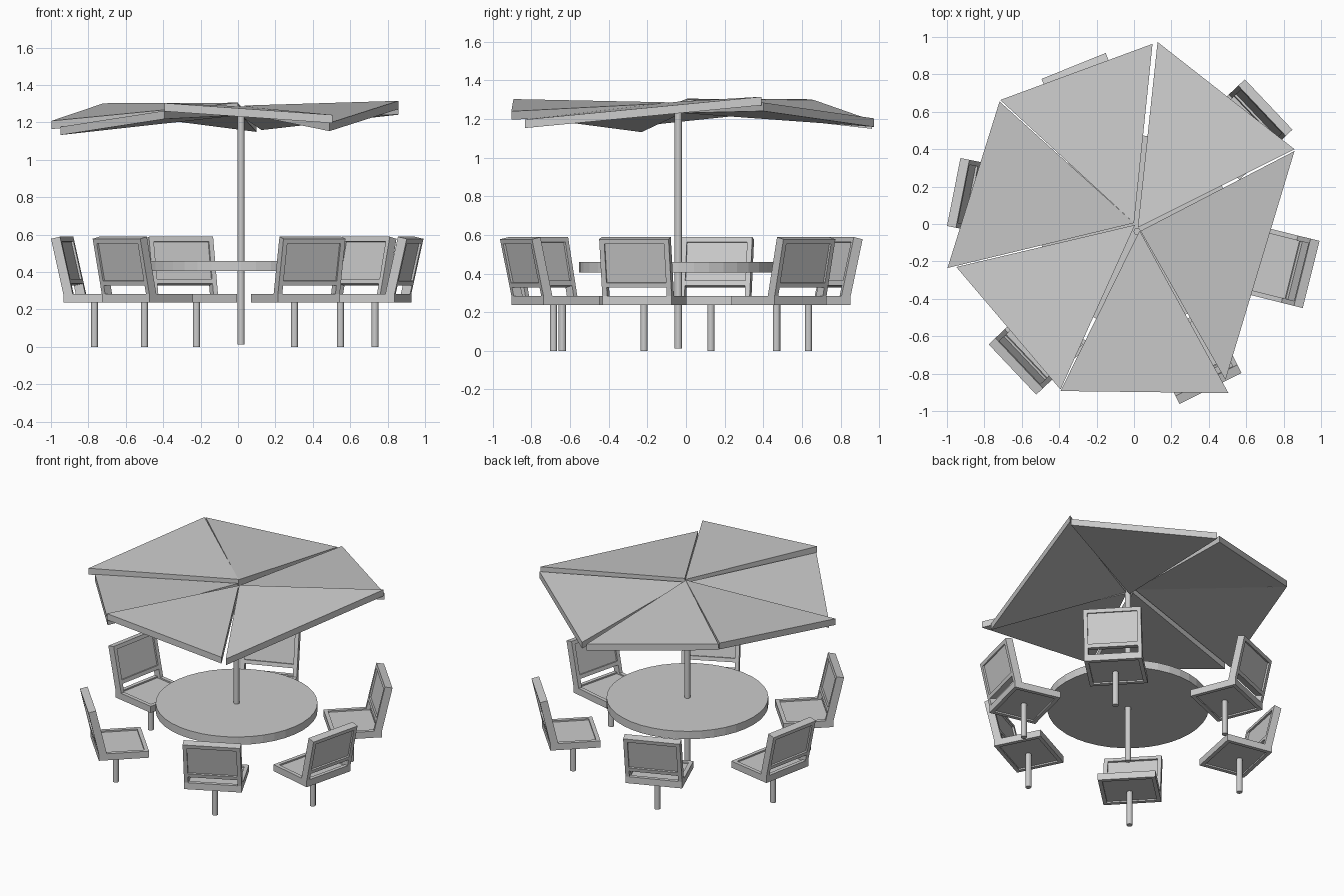
import bpy, bmesh, math
from mathutils import Matrix, Vector

if "Cube" in bpy.data.objects:
    bpy.data.objects.remove(bpy.data.objects["Cube"])

HUB = (0.017, -0.04)


def finish(name, bm):
    bmesh.ops.recalc_face_normals(bm, faces=bm.faces)
    mesh = bpy.data.meshes.new(name)
    bm.to_mesh(mesh)
    bm.free()
    ob = bpy.data.objects.new(name, mesh)
    bpy.context.collection.objects.link(ob)
    return ob


def cylinder(name, x, y, z0, z1, r, sides):
    bm = bmesh.new()
    bmesh.ops.create_cone(bm, cap_ends=True, segments=sides, radius1=r, radius2=r,
                          depth=z1 - z0,
                          matrix=Matrix.Translation((x, y, (z0 + z1) / 2)))
    return finish(name, bm)


def box(bm, lo, hi, matrix):
    lo, hi = Vector(lo), Vector(hi)
    m = matrix @ Matrix.Translation((lo + hi) / 2) @ Matrix.Diagonal((*(hi - lo), 1))
    bmesh.ops.create_cube(bm, size=1, matrix=m)


# Table and central pole
cylinder("table_top", *HUB, 0.405, 0.46, 0.515, 40)
cylinder("parasol_pole", *HUB, 0.012, 1.25, 0.019, 16)

# Chair: local +x points outward from the table, origin at outer top of backrest
HW, RAIL, THICK = 0.185, 0.026, 0.05
S_IN, S_OUT, S_LO, S_HI = -0.39, -0.067, 0.237, 0.283


def chair(i, x, y, angle, px, py):
    frame = Matrix.Translation((x, y, 0)) @ Matrix.Rotation(math.radians(angle), 4, 'Z')
    # Seat: rim with a recessed panel
    bm = bmesh.new()
    for s in (-1, 1):
        a, b = sorted((s * HW, s * (HW - RAIL)))
        box(bm, (S_IN, a, S_LO), (S_OUT, b, S_HI), frame)
    for a in (S_IN, S_OUT - RAIL):
        box(bm, (a, RAIL - HW, S_LO), (a + RAIL, HW - RAIL, S_HI), frame)
    box(bm, (S_IN + RAIL, RAIL - HW, S_LO + 0.01),
        (S_OUT - RAIL, HW - RAIL, S_HI - 0.01), frame)
    finish(f"seat_{i}", bm)
    # Backrest: leaning uprights, two rails and a recessed panel
    lean = frame @ Matrix.Translation((S_OUT, 0, S_HI)) @ Matrix.Rotation(
        math.atan2(0.067, 0.295), 4, 'Y')
    top, low = 0.302, 0.045
    bm = bmesh.new()
    for s in (-1, 1):
        a, b = sorted((s * HW, s * (HW - RAIL)))
        box(bm, (-THICK, a, -0.012), (0, b, top), lean)
    for z in (low, top - RAIL):
        box(bm, (-THICK, RAIL - HW, z), (0, HW - RAIL, z + RAIL), lean)
    box(bm, (-THICK + 0.012, RAIL - HW, low + RAIL),
        (-0.012, HW - RAIL, top - RAIL), lean)
    finish(f"backrest_{i}", bm)
    # Post under the seat
    cylinder(f"seat_post_{i}", px, py, 0, S_LO + 0.005, 0.019, 16)


# Backrest x, y, heading, then post x, y
chairs = [(0.947, -0.270, -14.0, 0.733, -0.217),
          (0.720, 0.639, 43.4, 0.548, 0.469),
          (-0.323, 0.845, 112.0, -0.222, 0.634),
          (-0.964, 0.171, 168.8, -0.767, 0.129),
          (-0.650, -0.778, 223.4, -0.500, -0.640),
          (0.409, -0.880, -63.4, 0.302, -0.686)]
for i, c in enumerate(chairs, 1):
    chair(i, *c)

# Parasol: six loose triangular slabs (inner corner, then two outer corners)
panels = [((0.020, -0.020, 1.275), (0.858, 0.400, 1.285), (0.126, 0.973, 1.203)),
          ((0.035, -0.037, 1.290), (0.489, -0.834, 1.197), (0.858, 0.390, 1.315)),
          ((0.030, -0.035, 1.285), (-0.393, -0.893, 1.303), (0.505, -0.904, 1.240)),
          ((0.005, -0.005, 1.282), (-0.950, -0.230, 1.176), (-0.393, -0.885, 1.262)),
          ((0.000, 0.005, 1.305), (-0.719, 0.655, 1.302), (-0.997, -0.235, 1.208)),
          ((0.000, 0.005, 1.302), (0.099, 0.963, 1.193), (-0.715, 0.663, 1.298))]
for i, tri in enumerate(panels, 1):
    bm = bmesh.new()
    face = bm.faces.new([bm.verts.new(p) for p in tri])
    ext = bmesh.ops.extrude_face_region(bm, geom=[face], use_keep_orig=True)
    verts = [g for g in ext["geom"] if isinstance(g, bmesh.types.BMVert)]
    bmesh.ops.translate(bm, verts=verts, vec=(0, 0, -0.044))
    finish(f"parasol_panel_{i}", bm)
